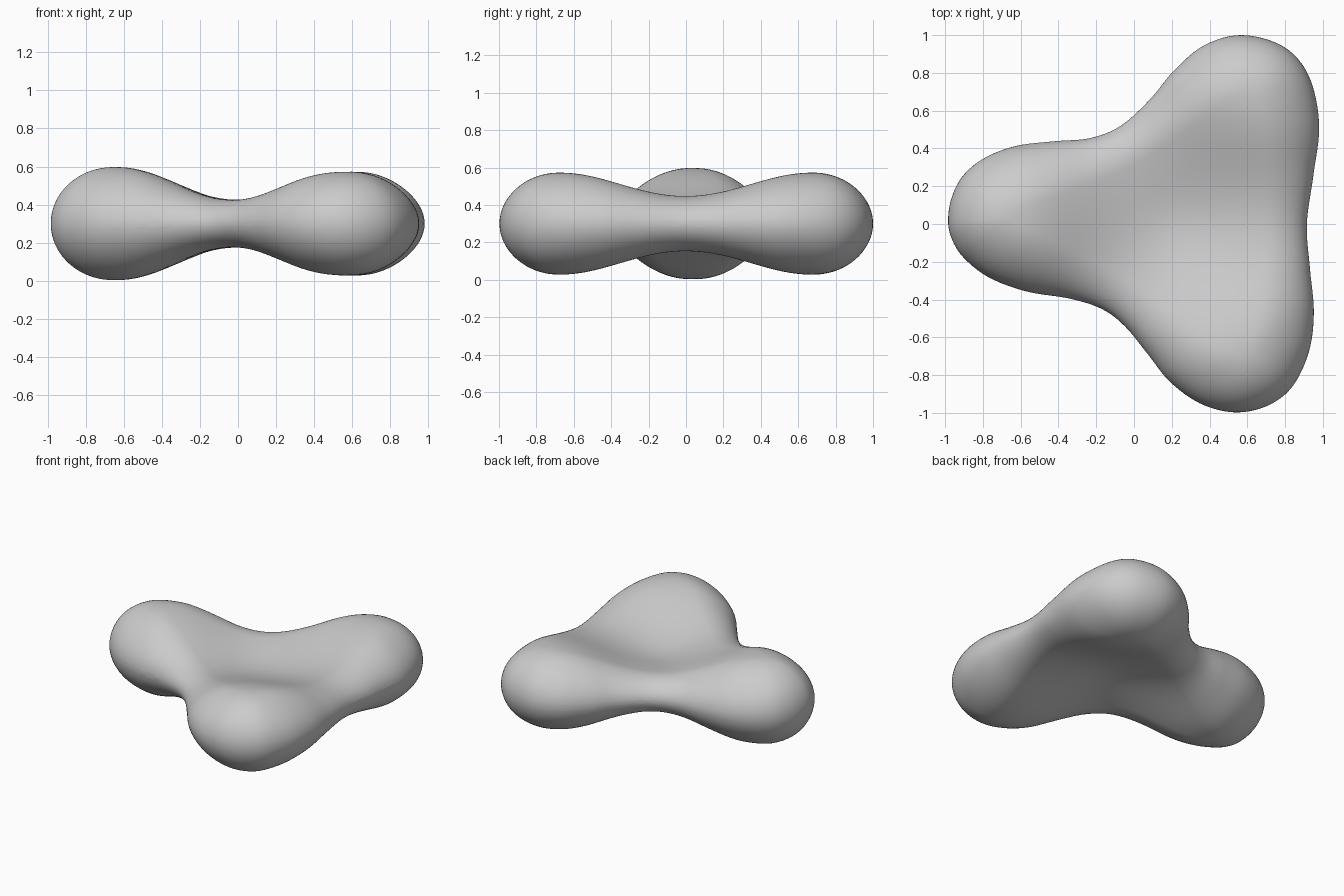
import bpy, bmesh, math
from mathutils import Vector
from mathutils.kdtree import KDTree

cube = bpy.data.objects.get("Cube")
if cube:
    bpy.data.objects.remove(cube, do_unlink=True)

# Plan outline of the three-lobed body (clockwise from the narrow lobe's tip)
OUTLINE = [(-.984, .03), (-.962, .15), (-.9, .262), (-.785, .353), (-.62, .414), (-.42, .438),
           (-.23, .455), (-.07, .52), (.085, .66), (.21, .81), (.37, .945), (.57, 1.0),
           (.79, .94), (.925, .785), (.98, .53), (.95, .26), (.915, 0), (.932, -.24),
           (.952, -.47), (.925, -.68), (.835, -.865), (.7, -.965), (.53, -.997), (.35, -.95),
           (.19, -.835), (.07, -.685), (-.05, -.54), (-.17, -.45), (-.34, -.395),
           (-.57, -.357), (-.77, -.282), (-.905, -.175), (-.968, -.07)]
# Swellings above the thin web: x, y, height (the last is the rib joining the wide lobes)
LOBES = [(-.64, .03, .187), (.59, .69, .16), (.57, -.69, .16), (.72, 0, .012)]
CENTRE = Vector((.2, 0))
MID_Z, WEB = .3, .11
STEPS, RINGS = 6, 44


def smooth_loop(points, steps):
    """Closed Catmull-Rom curve through the points."""
    p, n, out = [Vector(q) for q in points], len(points), []
    for i in range(n):
        a, b, c, d = (p[(i + k) % n] for k in (-1, 0, 1, 2))
        for s in range(steps):
            t = s / steps
            out.append(.5 * (2 * b + (c - a) * t + (2 * a - 5 * b + 4 * c - d) * t * t
                             + (3 * b - a - 3 * c + d) * t ** 3))
    return out


# Fine copy of the outline for measuring distance to the edge
dense = smooth_loop(OUTLINE, 80)
tree = KDTree(len(dense))
for i, q in enumerate(dense):
    tree.insert((q.x, q.y, 0), i)
tree.balance()


def half_thickness(q):
    """Swellings on a dished web, rounded off towards the edge."""
    h = WEB
    for x, y, swell in LOBES:
        spot = Vector((x, y))
        out = (spot - CENTRE).normalized()
        off = q - spot
        # each swelling only falls away inwards and, more gently, sideways
        r = math.hypot(min(off.dot(out), 0), .7 * off.cross(out))
        h += swell * math.exp(-(r / .41) ** 2.1)
    h -= .045 * math.exp(-((q - CENTRE).length / .3) ** 2)
    radius = .12 + .7 * h
    d = min(tree.find((q.x, q.y, 0))[2] / radius, 1)
    return h * math.sqrt(1 - (1 - d) ** 2)


# Body: concentric rings above and below, sharing the rim
bm = bmesh.new()
rim_points = smooth_loop(OUTLINE, STEPS)
n = len(rim_points)
rim = [bm.verts.new((q.x, q.y, MID_Z)) for q in rim_points]
for side in (1, -1):
    pole = bm.verts.new((CENTRE.x, CENTRE.y, MID_Z + side * half_thickness(CENTRE)))
    inner = None
    for k in range(1, RINGS + 1):
        s = math.sin(math.pi / 2 * k / RINGS)
        ring = rim
        if k < RINGS:
            ring = []
            for r in rim_points:
                q = CENTRE.lerp(r, s)
                ring.append(bm.verts.new((q.x, q.y, MID_Z + side * half_thickness(q))))
        for i in range(n):
            j = (i + 1) % n
            if inner is None:
                bm.faces.new((pole, ring[i], ring[j]))
            else:
                bm.faces.new((inner[i], ring[i], ring[j], inner[j]))
        inner = ring
bmesh.ops.recalc_face_normals(bm, faces=bm.faces)
for f in bm.faces:
    f.smooth = True

mesh = bpy.data.meshes.new("lobed_body")
bm.to_mesh(mesh)
bm.free()
body = bpy.data.objects.new("lobed_body", mesh)
bpy.context.collection.objects.link(body)

# Plain grey finish
grey = bpy.data.materials.new("light_grey")
grey.use_nodes = True
colour = (.6, .6, .6, 1)
grey.diffuse_color = colour
grey.node_tree.nodes["Principled BSDF"].inputs["Base Color"].default_value = colour
mesh.materials.append(grey)
